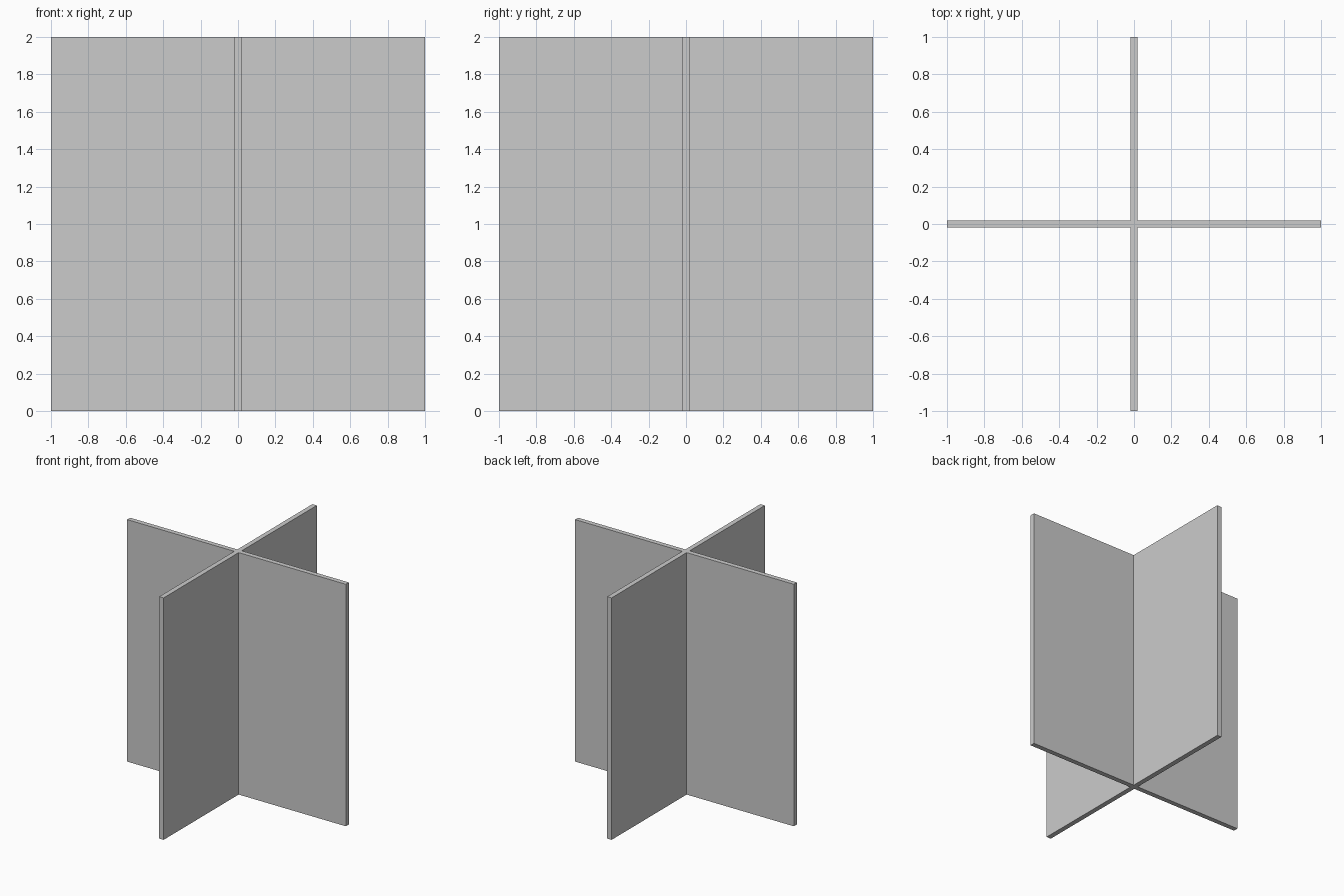
import bpy
import bmesh
from mathutils import Matrix, Vector

if "Cube" in bpy.data.objects:
    bpy.data.objects.remove(bpy.data.objects["Cube"])

HALF_SPAN = 1.0
HALF_THICK = 0.02
HEIGHT = 2.0

# Plus-shaped outline: one arm's three corners, repeated every quarter turn
arm = [Vector((HALF_SPAN, -HALF_THICK, 0)),
       Vector((HALF_SPAN, HALF_THICK, 0)),
       Vector((HALF_THICK, HALF_THICK, 0))]
outline = []
for quarter in range(4):
    for p in arm:
        x, y = p.x, p.y
        for _ in range(quarter):
            x, y = -y, x
        outline.append((x, y, 0))

# Crossed panels: outline extruded to full height as one closed solid
bm = bmesh.new()
base = bm.faces.new([bm.verts.new(p) for p in outline])
top = bmesh.ops.extrude_face_region(bm, geom=[base], use_keep_orig=True)
bmesh.ops.translate(bm, vec=(0, 0, HEIGHT),
                    verts=[g for g in top["geom"] if isinstance(g, bmesh.types.BMVert)])
bmesh.ops.recalc_face_normals(bm, faces=bm.faces)

mesh = bpy.data.meshes.new("crossed_panels")
bm.to_mesh(mesh)
bm.free()
panels = bpy.data.objects.new("crossed_panels", mesh)
bpy.context.collection.objects.link(panels)
